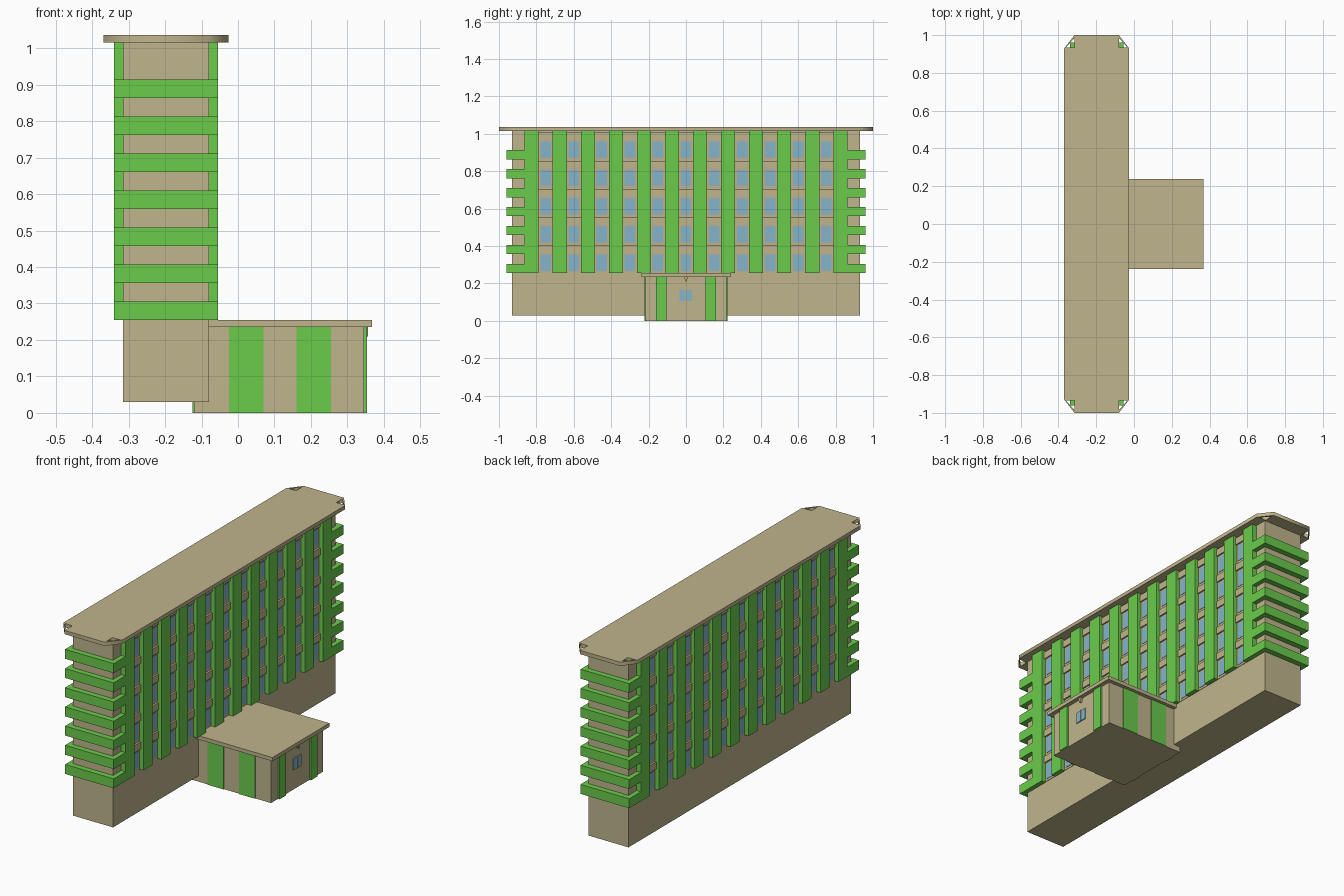
import bpy
import bmesh

cube = bpy.data.objects.get("Cube")
if cube:
    bpy.data.objects.remove(cube, do_unlink=True)


def material(name, rgb):
    m = bpy.data.materials.new(name)
    m.use_nodes = True
    m.diffuse_color = (*rgb, 1)
    m.node_tree.nodes["Principled BSDF"].inputs["Base Color"].default_value = (*rgb, 1)
    return m


TAN = material("tan stone", (0.52, 0.46, 0.26))
GREEN = material("bright green", (0.145, 0.60, 0.07))
BLUE = material("window blue", (0.23, 0.46, 0.60))
TRIM = material("warm trim", (0.56, 0.43, 0.26))


def add_object(name, mesh, mat):
    mesh.materials.clear()
    mesh.materials.append(mat)
    ob = bpy.data.objects.new(name, mesh)
    bpy.context.collection.objects.link(ob)
    return ob


def boxes(name, mat, specs):
    """One object from boxes, each given as (x0, x1, y0, y1, z0, z1)."""
    bm = bmesh.new()
    for x0, x1, y0, y1, z0, z1 in specs:
        for v in bmesh.ops.create_cube(bm, size=1)["verts"]:
            v.co.x = x1 if v.co.x > 0 else x0
            v.co.y = y1 if v.co.y > 0 else y0
            v.co.z = z1 if v.co.z > 0 else z0
    mesh = bpy.data.meshes.new(name)
    bm.to_mesh(mesh)
    bm.free()
    return add_object(name, mesh, mat)


def slab(name, mat, outlines, z, thick):
    """Flat plate with holes, filled from closed outlines."""
    cu = bpy.data.curves.new(name, "CURVE")
    cu.dimensions = "2D"
    cu.fill_mode = "BOTH"
    cu.extrude = thick / 2
    for pts in outlines:
        sp = cu.splines.new("POLY")
        sp.points.add(len(pts) - 1)
        for p, (x, y) in zip(sp.points, pts):
            p.co = (x, y, 0, 1)
        sp.use_cyclic_u = True
    helper = bpy.data.objects.new(name + "_outline", cu)
    bpy.context.collection.objects.link(helper)
    bpy.context.view_layer.update()
    mesh = bpy.data.meshes.new_from_object(helper)
    bpy.data.objects.remove(helper, do_unlink=True)
    ob = add_object(name, mesh, mat)
    ob.location.z = z + thick / 2
    return ob


# Tower body
CX, HX, HY = -0.1975, 0.1175, 0.93
RIB, BASE, TOP = 0.1425, 0.255, 1.016
boxes("tower_body", TAN, [(CX - HX, CX + HX, -HY, HY, 0.03, TOP)])

# Roof with cut corners and triangular openings
quads = [(1, 1), (-1, 1), (-1, -1), (1, -1)]
outer, holes = [], []
for sx, sy in quads:
    side, end = (CX + sx * 0.172, sy * HY), (CX + sx * HX, sy)
    outer += [side, end] if sx * sy > 0 else [end, side]
    holes.append([(CX + sx * HX, sy * 0.935), (CX + sx * 0.162, sy * 0.935),
                  (CX + sx * HX, sy * 0.985)])
slab("tower_roof", TAN, [outer] + holes, TOP, 0.02)

# Vertical fins, windows, frames and ledges on both long sides
fins, glass, frames, ledges = [], [], [], []
for s in (-1, 1):
    def out(a, b):
        return tuple(sorted((CX + s * a, CX + s * b)))
    for i in range(12):
        y = (i - 5.5) * 0.15
        fins.append((*out(HX - 0.005, RIB), y - 0.0375, y + 0.0375, BASE, TOP))
    for i in range(11):
        y = (i - 5) * 0.15
        for row in range(5):
            z = 0.268 + row * 0.151
            frames.append((*out(HX, HX + 0.002), y - 0.0375, y + 0.0375, z - 0.012, z + 0.1))
            glass.append((*out(HX, HX + 0.004), y - 0.028, y + 0.028, z, z + 0.087))
            ledges.append((*out(HX, HX + 0.01), y - 0.0375, y + 0.0375, z + 0.096, z + 0.134))
boxes("vertical_fins", GREEN, fins)
boxes("tower_windows", BLUE, glass)
boxes("window_frames", TRIM, frames)
boxes("window_ledges", TAN, ledges)

# Horizontal balcony bands wrapping both ends
bands = []
for i in range(7):
    z = BASE + i * 0.1015
    for s in (-1, 1):
        y0, y1 = sorted((s * 0.86, s * 0.96))
        bands.append((CX - RIB, CX + RIB, y0, y1, z, z + 0.05))
boxes("end_bands", GREEN, bands)

# Entrance annex
AX0, AX1, AY = -0.12, 0.345, 0.217
boxes("annex_body", TAN, [(AX0, AX1, -AY, AY, 0, 0.236)])
boxes("annex_roof", TAN, [(-0.085, 0.368, -0.238, 0.238, 0.235, 0.255)])
panels = []
for s in (-1, 1):
    ya, yb = sorted((s * AY, s * (AY + 0.004)))
    for x0, x1 in ((-0.025, 0.07), (0.16, 0.255)):
        panels.append((x0, x1, ya, yb, 0, 0.235))
    y0, y1 = sorted((s * 0.103, s * 0.16))
    panels.append((AX1, AX1 + 0.009, y0, y1, 0, 0.235))
    panels.append((AX0 - 0.005, AX0, y0, y1, 0, 0.235))
boxes("annex_panels", GREEN, panels)

# Entrance window, its mullion and the small bracket above
boxes("entrance_window", BLUE, [(AX1, AX1 + 0.005, -0.034, 0.032, 0.105, 0.165)])
boxes("entrance_mullion", TRIM, [(AX1, AX1 + 0.007, -0.002, 0.002, 0.105, 0.165)])
bracket = boxes("entrance_bracket", TAN, [(AX1, AX1 + 0.012, -0.012, 0.012, 0.21, 0.236)])
for v in bracket.data.vertices:
    if v.co.z < 0.22:
        v.co.y *= 0.1
